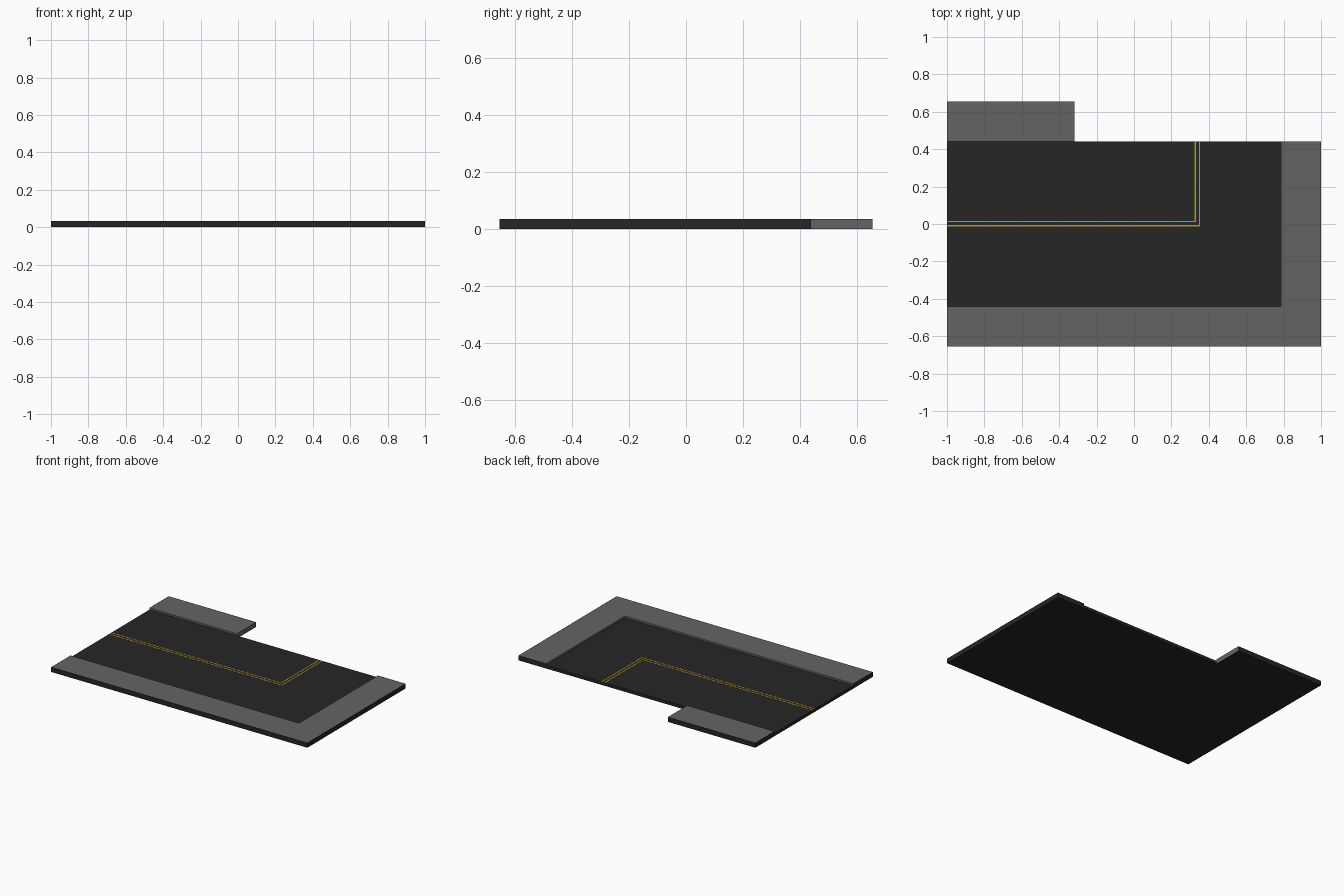
import bpy, bmesh

if "Cube" in bpy.data.objects:
    bpy.data.objects.remove(bpy.data.objects["Cube"])

ROAD_Z, WALK_Z = 0.021, 0.034


def material(name, rgb):
    m = bpy.data.materials.new(name)
    m.diffuse_color = (*rgb, 1)
    m.use_nodes = True
    m.node_tree.nodes["Principled BSDF"].inputs["Base Color"].default_value = m.diffuse_color
    return m


asphalt = material("asphalt", (0.019, 0.019, 0.019))
concrete = material("concrete", (0.127, 0.127, 0.127))
yellow = material("yellow_paint", (0.50, 0.34, 0.02))


def prism(name, outline, z0, z1, mats, second=()):
    """Extrude a counter-clockwise outline; sides listed in `second`
    and the underside take the last material."""
    bm = bmesh.new()
    low = [bm.verts.new((x, y, z0)) for x, y in outline]
    top = [bm.verts.new((x, y, z1)) for x, y in outline]
    n = len(outline)
    bm.faces.new(top)
    bm.faces.new(low[::-1]).material_index = len(mats) - 1
    for i in range(n):
        j = (i + 1) % n
        f = bm.faces.new((low[i], low[j], top[j], top[i]))
        f.material_index = len(mats) - 1 if i in second else 0
    me = bpy.data.meshes.new(name)
    bm.to_mesh(me)
    bm.free()
    for m in mats:
        me.materials.append(m)
    ob = bpy.data.objects.new(name, me)
    bpy.context.collection.objects.link(ob)
    return ob


# Road slab
prism("road", [(-1, -0.44), (0.785, -0.44), (0.785, 0.44), (-1, 0.44)],
      0, ROAD_Z, [asphalt])

# L-shaped outer sidewalk: grey top and kerb, dark outer sides
prism("outer_sidewalk",
      [(-1, -0.655), (1, -0.655), (1, 0.44), (0.785, 0.44),
       (0.785, -0.44), (-1, -0.44)],
      0, WALK_Z, [concrete, asphalt], second=(0, 1, 2, 5))

# Short sidewalk on the inside of the bend
prism("inner_sidewalk",
      [(-1, 0.44), (-0.317, 0.44), (-0.317, 0.655), (-1, 0.655)],
      0, WALK_Z, [concrete, asphalt], second=(2, 3))

# Double centre line following the bend
W = 0.007
for name, x, y in (("inner_line", 0.331, 0.010), ("outer_line", 0.354, -0.013)):
    prism(name, [(-1, y), (x, y), (x, 0.44), (x - W, 0.44),
                 (x - W, y + W), (-1, y + W)],
          ROAD_Z - 0.001, ROAD_Z + 0.0006, [yellow])
